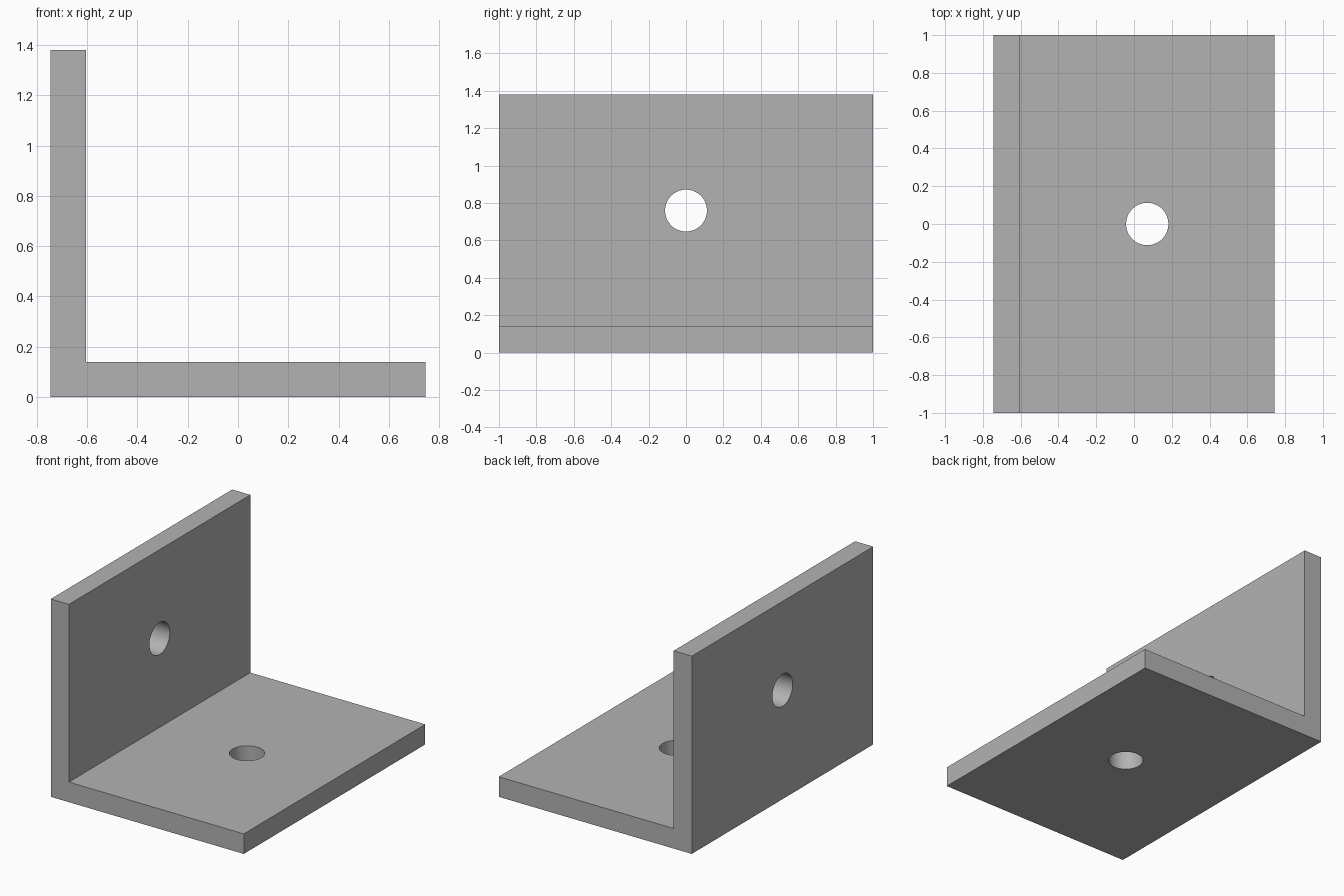
import bpy
import bmesh
from math import pi
from mathutils import Matrix, Vector

default_cube = bpy.data.objects.get("Cube")
if default_cube:
    bpy.data.objects.remove(default_cube, do_unlink=True)

grey = bpy.data.materials.new("plain grey")
grey.use_nodes = True
colour = (0.45, 0.45, 0.45, 1)
grey.diffuse_color = colour
grey.node_tree.nodes["Principled BSDF"].inputs["Base Color"].default_value = colour

WIDTH, DEPTH, HEIGHT = 1.49, 2.0, 1.38
WALL = 0.14
HOLE_RADIUS = 0.112


def add_object(name, bm):
    bmesh.ops.recalc_face_normals(bm, faces=bm.faces)
    mesh = bpy.data.meshes.new(name)
    bm.to_mesh(mesh)
    bm.free()
    obj = bpy.data.objects.new(name, mesh)
    mesh.materials.append(grey)
    bpy.context.collection.objects.link(obj)
    return obj


# L-shaped profile extruded along the depth
left, right = -WIDTH / 2, WIDTH / 2
profile = [(left, 0), (right, 0), (right, WALL), (left + WALL, WALL),
           (left + WALL, HEIGHT), (left, HEIGHT)]
bm = bmesh.new()
face = bm.faces.new([bm.verts.new((x, -DEPTH / 2, z)) for x, z in profile])
extruded = bmesh.ops.extrude_face_region(bm, geom=[face], use_keep_orig=True)
verts = [v for v in extruded["geom"] if isinstance(v, bmesh.types.BMVert)]
bmesh.ops.translate(bm, verts=verts, vec=(0, DEPTH, 0))
bracket = add_object("angle_bracket", bm)


# Bolt holes centred on the inner face of each leg
def drill(name, centre, rotation):
    bm = bmesh.new()
    bmesh.ops.create_cone(bm, cap_ends=True, segments=64, radius1=HOLE_RADIUS,
                          radius2=HOLE_RADIUS, depth=WALL * 3,
                          matrix=Matrix.Translation(Vector(centre)) @ rotation)
    cutter = add_object(name, bm)
    cutter.hide_render = True
    cut = bracket.modifiers.new(name, "BOOLEAN")
    cut.object = cutter
    cut.solver = "EXACT"
    return cutter


cutters = [
    drill("base_hole_cutter", ((left + WALL + right) / 2, 0, WALL / 2), Matrix()),
    drill("wall_hole_cutter", (left + WALL / 2, 0, (WALL + HEIGHT) / 2),
          Matrix.Rotation(pi / 2, 4, "Y")),
]

# Apply the cuts, drop the cutters and smooth the hole walls
bpy.ops.object.select_all(action="DESELECT")
bracket.select_set(True)
bpy.context.view_layer.objects.active = bracket
for modifier in list(bracket.modifiers):
    bpy.ops.object.modifier_apply(modifier=modifier.name)
for cutter in cutters:
    bpy.data.objects.remove(cutter, do_unlink=True)
bpy.ops.object.shade_smooth_by_angle()
